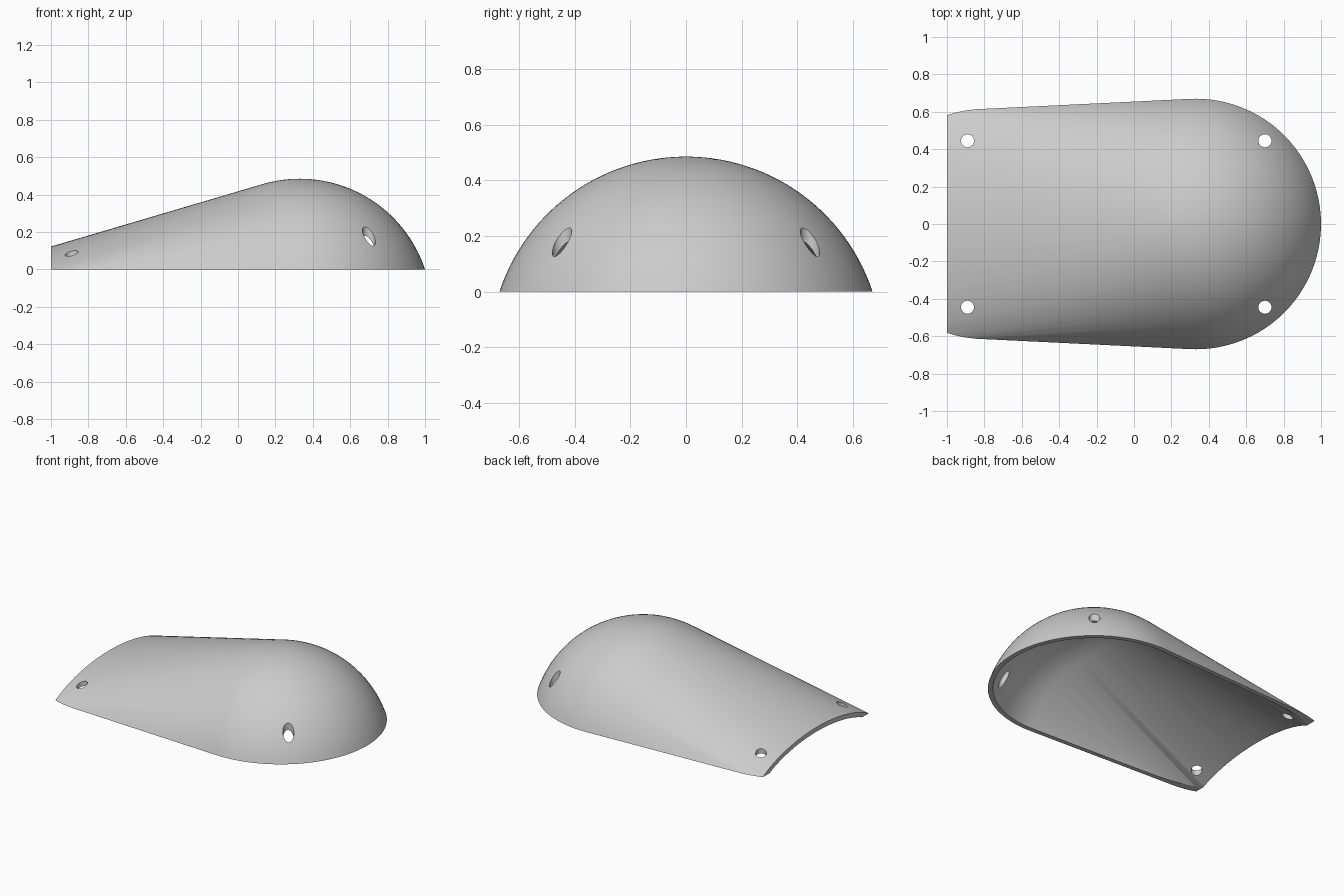
import bpy
import bmesh
from math import acos, cos, sin, pi

cube = bpy.data.objects.get("Cube")
if cube:
    bpy.data.objects.remove(cube, do_unlink=True)

SEGMENTS = 96
RINGS = 28
DOME_X, DOME_Z, DOME_R = 0.33, -0.22, 0.705
TAIL_X, TAIL_R = -0.8, 0.615
WALL = 0.03

grey = bpy.data.materials.new("plain grey")
grey.use_nodes = True
grey.diffuse_color = (0.6, 0.6, 0.6, 1)
grey.node_tree.nodes["Principled BSDF"].inputs["Base Color"].default_value = (0.6, 0.6, 0.6, 1)


def make_object(name, bm):
    bmesh.ops.recalc_face_normals(bm, faces=bm.faces)
    mesh = bpy.data.meshes.new(name)
    bm.to_mesh(mesh)
    bm.free()
    mesh.materials.append(grey)
    obj = bpy.data.objects.new(name, mesh)
    bpy.context.collection.objects.link(obj)
    return obj


def add_ring(bm, x, z, radius):
    for i in range(SEGMENTS):
        a = 2 * pi * i / SEGMENTS
        bm.verts.new((x + radius * cos(a), radius * sin(a), z))


def swept_dome(name, dome_r, floor, tail_r, tail_z):
    """Convex skin stretched over a dome cap and a flat tail disc."""
    bm = bmesh.new()
    bm.verts.new((DOME_X, 0, DOME_Z + dome_r))
    widest = acos((floor - DOME_Z) / dome_r)
    for k in range(1, RINGS + 1):
        t = widest * k / RINGS
        add_ring(bm, DOME_X, DOME_Z + dome_r * cos(t), dome_r * sin(t))
    add_ring(bm, TAIL_X, tail_z, tail_r)
    hull = bmesh.ops.convex_hull(bm, input=bm.verts)
    unused = {g for g in hull["geom_interior"] + hull["geom_unused"]
              if isinstance(g, bmesh.types.BMVert)}
    bmesh.ops.delete(bm, geom=list(unused), context="VERTS")
    return make_object(name, bm)


def subtract(target, cutter):
    cutter.hide_render = True
    mod = target.modifiers.new("cut", "BOOLEAN")
    mod.operation = "DIFFERENCE"
    mod.solver = "EXACT"
    mod.object = cutter
    bpy.context.view_layer.objects.active = target
    bpy.ops.object.modifier_apply(modifier=mod.name)
    bpy.data.objects.remove(cutter, do_unlink=True)


# Outer shell, hollowed from below
shell = swept_dome("shell_cover", DOME_R, 0, TAIL_R, 0)
subtract(shell, swept_dome("cavity_cutter", DOME_R - WALL, -0.06, TAIL_R - 0.02, -0.025))

# Straight open end
bm = bmesh.new()
bmesh.ops.create_cube(bm, size=2)
bmesh.ops.translate(bm, verts=bm.verts, vec=(-2, 0, 0))
subtract(shell, make_object("end_cutter", bm))

# Four vertical screw holes
for x in (-0.89, 0.7):
    for side in (-1, 1):
        bm = bmesh.new()
        bmesh.ops.create_cone(bm, cap_ends=True, segments=32, radius1=0.035, radius2=0.035, depth=2)
        bmesh.ops.translate(bm, verts=bm.verts, vec=(x, side * 0.445, 0))
        subtract(shell, make_object("hole_cutter", bm))

# Smooth skin with crisp rims
bpy.ops.object.select_all(action="DESELECT")
shell.select_set(True)
bpy.context.view_layer.objects.active = shell
bpy.ops.object.shade_smooth_by_angle(angle=pi / 6)
